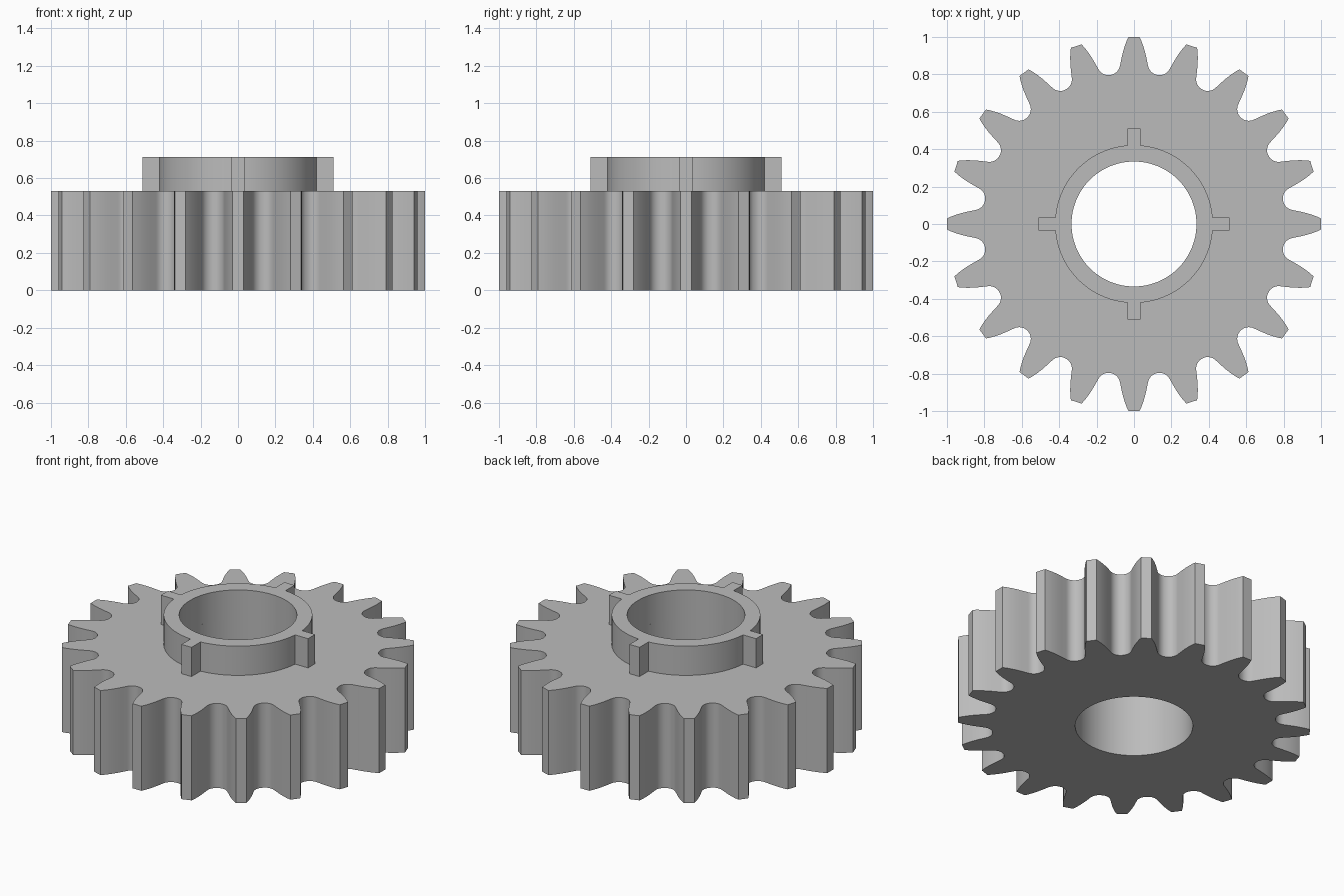
import bpy, bmesh
from math import sin, cos, pi, radians, asin, atan2, hypot

old = bpy.data.objects.get("Cube")
if old:
    bpy.data.objects.remove(old, do_unlink=True)

TEETH = 20
BORE = 0.334
BODY_TOP, HUB_TOP = 0.53, 0.713

steel = bpy.data.materials.new("plain grey")
steel.use_nodes = True
GREY = (0.5, 0.5, 0.5, 1)
steel.diffuse_color = GREY
steel.node_tree.nodes["Principled BSDF"].inputs["Base Color"].default_value = GREY


def repeat(half, count):
    """Mirror half a sector (radius, angle from its axis) and repeat it round."""
    sector = [(r, -a) for r, a in reversed(half)] + half
    return [(r, a + 2 * pi * k / count) for k in range(count) for r, a in sector]


def bored_part(name, outline, z0, z1):
    """Extrude a polar outline with a round bore through it."""
    bm = bmesh.new()

    def loop(points, z):
        return [bm.verts.new((r * cos(a), r * sin(a), z)) for r, a in points]

    bore = [(BORE, a) for r, a in outline]
    loops = [loop(outline, z0), loop(outline, z1), loop(bore, z1), loop(bore, z0)]
    n = len(outline)
    for k in range(4):
        lower, upper = loops[k], loops[(k + 1) % 4]
        for i in range(n):
            j = (i + 1) % n
            bm.faces.new((lower[i], lower[j], upper[j], upper[i]))
    bmesh.ops.recalc_face_normals(bm, faces=bm.faces)
    mesh = bpy.data.meshes.new(name)
    bm.to_mesh(mesh)
    bm.free()
    mesh.materials.append(steel)
    obj = bpy.data.objects.new(name, mesh)
    bpy.context.collection.objects.link(obj)
    bpy.ops.object.select_all(action="DESELECT")
    obj.select_set(True)
    bpy.context.view_layer.objects.active = obj
    bpy.ops.object.shade_smooth_by_angle(angle=radians(25))
    return obj


# Half a tooth: flat tip, curved flank, then the round root of the gap
flank = [(1.0, 0.03), (0.975, 0.041), (0.95, 0.050), (0.92, 0.059), (0.885, 0.067)]
gap_angle, gap_centre, gap_radius = pi / TEETH, 0.868, 0.062
STEPS = 8
for i in range(STEPS):
    t = radians(72) * (1 - i / STEPS)
    u = gap_centre - gap_radius * cos(t)
    v = gap_radius * sin(t)
    flank.append((u * cos(gap_angle) + v * sin(gap_angle),
                  u * sin(gap_angle) - v * cos(gap_angle)))
half_tooth = [(hypot(x, y), atan2(y, x)) for x, y in flank]
bored_part("gear_body", repeat(half_tooth, TEETH), 0, BODY_TOP)

# Raised collar with four square lugs
COLLAR, LUG, LUG_HALF = 0.422, 0.51, 0.035
start = asin(LUG_HALF / COLLAR)
half_lug = [(hypot(LUG, LUG_HALF), atan2(LUG_HALF, LUG))]
half_lug += [(COLLAR, start + (pi / 4 - start) * i / 12.5) for i in range(13)]
bored_part("collar_with_lugs", repeat(half_lug, 4), BODY_TOP, HUB_TOP)
